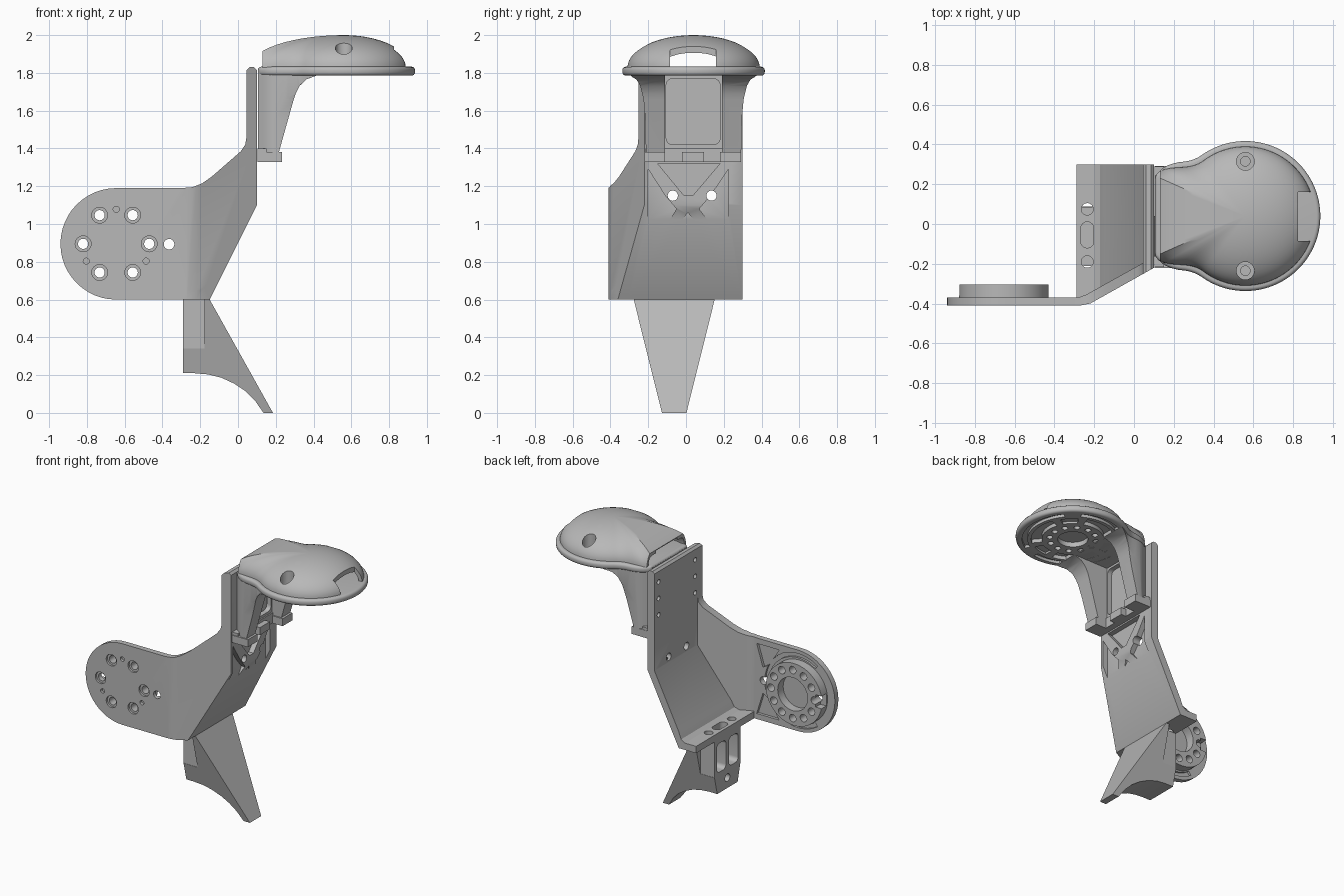
import bpy, bmesh
from math import sin, cos, pi, radians

cube = bpy.data.objects.get("Cube")
if cube:
    bpy.data.objects.remove(cube, do_unlink=True)

grey = bpy.data.materials.new("matte_grey")
grey.use_nodes = True
grey.diffuse_color = (0.48, 0.48, 0.48, 1)
grey.node_tree.nodes["Principled BSDF"].inputs["Base Color"].default_value = (0.48, 0.48, 0.48, 1)

PLACE = {"x": lambda p, t: (t, p[0], p[1]),
         "y": lambda p, t: (p[0], t, p[1]),
         "z": lambda p, t: (p[0], p[1], t)}


def finish(name, bm):
    bmesh.ops.recalc_face_normals(bm, faces=bm.faces)
    mesh = bpy.data.meshes.new(name)
    bm.to_mesh(mesh)
    bm.free()
    mesh.materials.append(grey)
    obj = bpy.data.objects.new(name, mesh)
    bpy.context.collection.objects.link(obj)
    return obj


def prism(pts, axis, a, b, name="tool"):
    """Extrude a flat profile along an axis from a to b."""
    bm = bmesh.new()
    low = [bm.verts.new(PLACE[axis](p, a)) for p in pts]
    high = [bm.verts.new(PLACE[axis](p, b)) for p in pts]
    bm.faces.new(low)
    bm.faces.new(high)
    for i in range(len(pts)):
        j = (i + 1) % len(pts)
        bm.faces.new((low[i], low[j], high[j], high[i]))
    return finish(name, bm)


def box(x0, x1, y0, y1, z0, z1, name="tool"):
    return prism([(x0, y0), (x1, y0), (x1, y1), (x0, y1)], "z", z0, z1, name)


def arc(c, r, a0, a1, n=24):
    return [(c[0] + r * cos(radians(a0 + (a1 - a0) * i / n)),
             c[1] + r * sin(radians(a0 + (a1 - a0) * i / n))) for i in range(n + 1)]


def cyl(axis, c, r, a, b, n=24, name="tool"):
    return prism(arc(c, r, 0, 360, n)[:-1], axis, a, b, name)


def rounded(u0, u1, v0, v1, r):
    return (arc((u1 - r, v1 - r), r, 0, 90, 6) + arc((u0 + r, v1 - r), r, 90, 180, 6)
            + arc((u0 + r, v0 + r), r, 180, 270, 6) + arc((u1 - r, v0 + r), r, 270, 360, 6))


def sector(c, r0, r1, a0, a1):
    return arc(c, r0, a0, a1) + arc(c, r1, a1, a0)


def around(c, r, n, start=0):
    return [(c[0] + r * cos(radians(start) + 2 * pi * i / n),
             c[1] + r * sin(radians(start) + 2 * pi * i / n)) for i in range(n)]


def bake(obj):
    graph = bpy.context.evaluated_depsgraph_get()
    mesh = bpy.data.meshes.new_from_object(obj.evaluated_get(graph))
    obj.modifiers.clear()
    obj.data = mesh


def combine(obj, tools, op="DIFFERENCE"):
    for t in tools:
        m = obj.modifiers.new("bool", "BOOLEAN")
        m.operation, m.solver, m.object = op, "EXACT", t
    bake(obj)
    for t in tools:
        bpy.data.objects.remove(t, do_unlink=True)
    return obj


# Bracket: side wall that folds inward, joined to a bent sheet
HUB = (-0.645, 0.895)
outline = arc(HUB, 0.295, 90, 270) + [
    (-0.15, 0.6), (0.1, 1.1), (0.1, 1.815), (0.085, 1.83), (0.06, 1.83), (0.045, 1.815),
    (0.045, 1.46), (0.038, 1.42), (0.015, 1.385), (-0.14, 1.25), (-0.19, 1.215),
    (-0.24, 1.195), (-0.3, 1.19)]
bracket = prism(outline, "y", -0.5, 0.4, "bent_bracket")
fold = [(-1, -0.41), (-0.27, -0.41), (-0.22, -0.4), (0.11, -0.215)]
combine(bracket, [prism(fold + [(0.11, -0.16), (-0.24, -0.355), (-0.28, -0.37), (-1, -0.37)],
                        "z", 0, 2)], "INTERSECT")
sheet = prism([(-0.29, 0.6), (-0.15, 0.6), (0.1, 1.1), (0.1, 1.815), (0.085, 1.83), (0.06, 1.83),
               (0.045, 1.815), (0.045, 1.11), (-0.15, 0.72), (-0.17, 0.67), (-0.2, 0.65),
               (-0.29, 0.65)], "y", -0.5, 0.4)
combine(sheet, [prism(fold + [(0.11, 0.298), (-1, 0.298)], "z", 0, 2)], "INTERSECT")
combine(bracket, [sheet], "UNION")

# Cross-ribbed pocket, screw holes and floor openings of the bracket
cuts = []
for y in (-0.07, 0.135):
    cuts.append(cyl("x", (y, 1.15), 0.027, 0, 0.2))
top, low, left, right = 1.32, 1.0, -0.2, 0.225
for tri in ([(left, top - 0.03), (left, low), (-0.1, low), (-0.05, 1.08), (-0.11, 1.15)],
            [(right, top - 0.03), (right, low), (0.13, low), (0.07, 1.08), (0.13, 1.15)],
            [(-0.15, top), (0.18, top), (0.035, 1.15), (-0.01, 1.15)],
            [(-0.04, low), (0.06, low), (0.01, 1.06)]):
    cuts.append(prism(tri, "x", 0.062, 0.2))
for y in (-0.17, 0.25):
    cuts += [cyl("x", (y, z), 0.017, 0, 0.075) for z in (1.5, 1.62, 1.74)]
cuts += [cyl("z", (-0.235, y), 0.03, 0.55, 0.7) for y in (-0.19, 0.075)]
cuts.append(prism(rounded(-0.267, -0.203, -0.12, 0.01, 0.03), "z", 0.55, 0.7))
# Relief pockets on the inner side of the wall
cuts.append(prism(sector(HUB, 0.24, 0.27, -125, 125)[::-1], "y", -0.385, -0.3))
cuts.append(prism([(-0.49, 1.15), (-0.31, 1.15), (-0.36, 0.99), (-0.41, 1.02)], "y", -0.39, -0.3))
cuts.append(prism([(-0.49, 0.64), (-0.31, 0.64), (-0.36, 0.8), (-0.41, 0.77)], "y", -0.39, -0.3))
combine(bracket, cuts)

# Hub ring behind the wall, with the shared bolt holes
ring = cyl("y", (-0.655, 0.895), 0.226, -0.375, -0.305, 64, "hub_ring")
combine(ring, [cyl("y", HUB, 0.12, -0.368, -0.2, 48),
               box(-0.9, -0.83, -0.36, -0.2, 0.85, 0.94)]
        + [cyl("y", p, 0.027, -0.5, -0.2) for p in around(HUB, 0.175, 12)])
cuts = [cyl("y", p, 0.027, -0.5, -0.2) for p in around(HUB, 0.175, 6)]
cuts += [cyl("y", p, 0.042, -0.5, -0.395) for p in around(HUB, 0.175, 6)]
cuts += [cyl("y", p, 0.016, -0.5, -0.39) for p in around(HUB, 0.183, 3, 90)]
cuts.append(cyl("y", (-0.365, 0.893), 0.028, -0.5, -0.3))
combine(bracket, cuts)

# Tapered spike under the bracket floor
spike = prism([(-0.29, 0.6), (-0.15, 0.6), (0.185, 0), (0.135, 0), (0.09, 0.065), (0.04, 0.115),
               (-0.02, 0.155), (-0.09, 0.187), (-0.16, 0.204), (-0.23, 0.21), (-0.29, 0.21)],
              "y", -0.4, 0.4, "lower_spike")
combine(spike, [prism([(-0.277, 0.601), (0.152, 0.601), (0, -0.01), (-0.125, -0.01)],
                      "x", -1, 1)], "INTERSECT")
combine(spike, [box(-0.4, -0.177, -0.4, -0.21, 0.34, 0.7), box(-0.4, -0.177, 0.085, 0.4, 0.34, 0.7),
                prism(rounded(-0.185, -0.08, 0.36, 0.57, 0.03), "x", -0.4, -0.19),
                prism(rounded(-0.045, 0.06, 0.36, 0.57, 0.03), "x", -0.4, -0.19),
                cyl("x", (-0.0625, 0.285), 0.028, -0.4, -0.2)])

# Keyhole-shaped outline shared by deck, neck and dome
CENTRE = (0.56, 0.04)


def keyhole(r, w, length, n=120):
    radii = []
    for i in range(n):
        c, s = cos(2 * pi * i / n), abs(sin(2 * pi * i / n))
        neck = min(length / -c, w / max(s, 1e-6)) if c < -1e-6 else 0
        radii.append(max(r, neck))
    soft = [sum(radii[(i + k) % n] for k in range(-3, 4)) / 7 for i in range(n)]
    soft = [s if abs(i - n / 2) > 8 else r0 for i, (s, r0) in enumerate(zip(soft, radii))]
    return [(CENTRE[0] + q * cos(2 * pi * i / n), CENTRE[1] + q * sin(2 * pi * i / n))
            for i, q in enumerate(soft)]


# Deck plate with rounded rim, bolt ring and pockets beneath
deck = prism(keyhole(0.377, 0.262, 0.455), "z", 1.785, 1.833, "deck_plate")
bev = deck.modifiers.new("rim", "BEVEL")
bev.width, bev.segments, bev.limit_method = 0.019, 4, "ANGLE"
bake(deck)
cuts = [cyl("z", CENTRE, 0.1, 1.7, 1.82, 48)]
cuts += [cyl("z", p, 0.02, 1.7, 1.815) for p in around(CENTRE, 0.155, 12)]
for a in (-50, 70, 190):
    cuts.append(prism(sector(CENTRE, 0.205, 0.275, a, a + 70), "z", 1.7, 1.812))
    cuts.append(prism(sector(CENTRE, 0.3, 0.335, a - 10, a + 90), "z", 1.7, 1.805))
    cuts.append(prism(sector(CENTRE, 0.21, 0.27, a + 82, a + 108), "z", 1.7, 1.8))
combine(deck, cuts)

# Flared neck: two cheeks around an open channel
neck = prism([(0.105, 1.375), (0.215, 1.375), (0.295, 1.66), (0.305, 1.69), (0.325, 1.73),
              (0.36, 1.765), (0.42, 1.787), (0.42, 1.82), (0.105, 1.82)], "y", -0.5, 0.5, "neck")
half = [(0.252, 1.37), (0.256, 1.56), (0.265, 1.66), (0.282, 1.73), (0.31, 1.77), (0.35, 1.79),
        (0.35, 1.83)]
flare = [(0.04 + y, z) for y, z in half] + [(0.04 - y, z) for y, z in reversed(half)]
combine(neck, [prism(flare, "x", 0, 1),
               prism(keyhole(0.363, 0.256, 0.4545), "z", 1.3, 1.9)], "INTERSECT")
combine(neck, [box(0.14, 0.6, -0.11, 0.19, 1.3, 1.786),
               prism(rounded(-0.105, 0.18, 1.42, 1.77, 0.035), "x", 0, 0.2)])

# Foot bar and its blocks
for name, x1, y0, y1 in (("foot_bar", 0.15, -0.215, 0.29), ("foot_block_right", 0.233, -0.22, -0.11),
                         ("foot_block_left", 0.233, 0.18, 0.292), ("foot_block_middle", 0.19, -0.02, 0.095)):
    box(0.104, x1, y0, y1, 1.327, 1.381 + (0.02 if name == "foot_bar" else 0), name)


# Hollow dome cover with screw wells and cable openings
def dome_shape(r, w, length, height, base, name="tool"):
    bm = bmesh.new()
    rim = keyhole(r, w, length)
    rings = []
    steps = 14
    for k in range(steps):
        a = pi / 2 * k / steps
        rings.append([bm.verts.new((CENTRE[0] + (x - CENTRE[0]) * cos(a),
                                    CENTRE[1] + (y - CENTRE[1]) * cos(a),
                                    base + height * sin(a))) for x, y in rim])
    tip = bm.verts.new((*CENTRE, base + height))
    bm.faces.new(rings[0])
    n = len(rim)
    for i in range(n):
        j = (i + 1) % n
        for lo, hi in zip(rings, rings[1:]):
            bm.faces.new((lo[i], lo[j], hi[j], hi[i]))
        bm.faces.new((rings[-1][i], rings[-1][j], tip))
    return finish(name, bm)


dome = dome_shape(0.35, 0.237, 0.5, 0.172, 1.828, "dome_cover")
wells = [(0.56, -0.235), (0.56, 0.315)]
cavity = dome_shape(0.325, 0.21, 0.49, 0.15, 1.82)
combine(cavity, [cyl("z", p, 0.058, 1.8, 2.1) for p in wells])
combine(dome, [cavity, box(-0.2, 0.13, -1, 1, 1.7, 2.1), box(0, 0.17, -0.09, 0.16, 1.7, 1.91),
               box(0.825, 1.1, -0.085, 0.16, 1.7, 1.96)]
        + [cyl("z", p, 0.045, 1.86, 2.1) for p in wells]
        + [cyl("z", p, 0.024, 1.835, 2.1) for p in wells])

# Smooth curved surfaces, keep hard edges
bpy.ops.object.select_all(action="DESELECT")
for obj in bpy.context.scene.objects:
    if obj.type == "MESH":
        obj.select_set(True)
        bpy.context.view_layer.objects.active = obj
bpy.ops.object.shade_smooth_by_angle(angle=radians(30))
